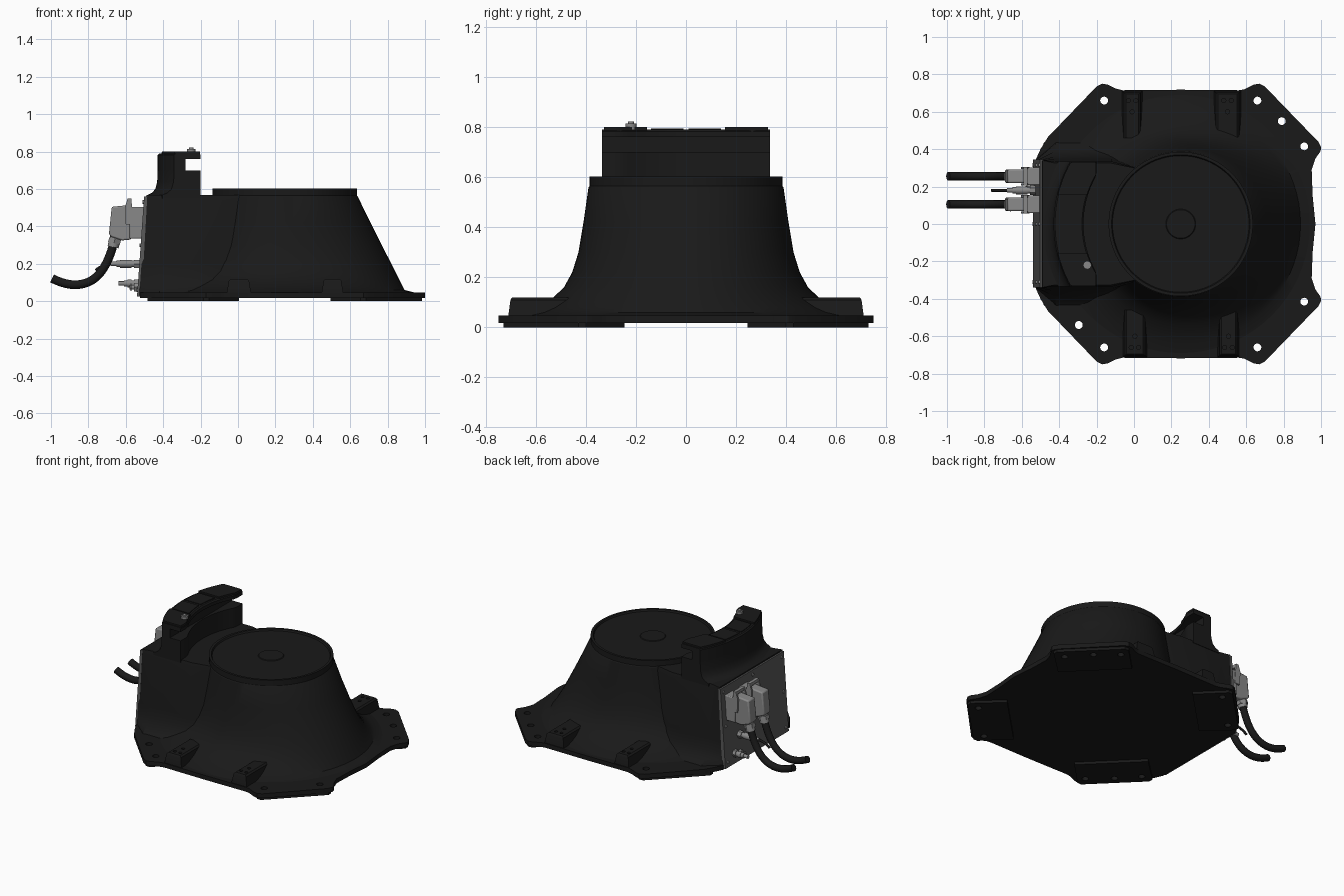
import bpy, bmesh
from math import sqrt, cos, sin, pi, radians
from mathutils import Vector

if "Cube" in bpy.data.objects:
    bpy.data.objects.remove(bpy.data.objects["Cube"])


def material(name, v):
    m = bpy.data.materials.new(name)
    m.diffuse_color = (v, v, v, 1)
    m.use_nodes = True
    m.node_tree.nodes["Principled BSDF"].inputs["Base Color"].default_value = m.diffuse_color
    return m


BLACK = material("black_paint", 0.01)
PANEL = material("panel_grey", 0.1)
METAL = material("connector_grey", 0.25)
CX = 0.25  # axis of the round body


def loft(name, rings, mat=BLACK, bevel=0):
    """Skin a stack of equal-length closed rings and cap both ends."""
    bm = bmesh.new()
    vs = [[bm.verts.new(p) for p in r] for r in rings]
    n = len(vs[0])
    for a, b in zip(vs, vs[1:]):
        for i in range(n):
            j = (i + 1) % n
            bm.faces.new((a[i], a[j], b[j], b[i]))
    bm.faces.new(vs[0][::-1])
    bm.faces.new(vs[-1])
    bmesh.ops.recalc_face_normals(bm, faces=bm.faces)
    me = bpy.data.meshes.new(name)
    bm.to_mesh(me)
    bm.free()
    me.materials.append(mat)
    ob = bpy.data.objects.new(name, me)
    bpy.context.collection.objects.link(ob)
    if bevel:
        m = ob.modifiers.new("bevel", "BEVEL")
        m.width, m.segments, m.limit_method = bevel, 2, "ANGLE"
    return ob


def plate(name, pts, z0, z1, **kw):
    return loft(name, [[(x, y, z) for x, y in pts] for z in (z0, z1)], **kw)


def side_prism(name, pts, y0, y1, **kw):
    return loft(name, [[(x, y, z) for x, z in pts] for y in (y0, y1)], **kw)


def box(name, x0, x1, y0, y1, z0, z1, **kw):
    return plate(name, [(x0, y0), (x1, y0), (x1, y1), (x0, y1)], z0, z1, **kw)


def rod(name, a, b, r, mat=METAL, n=20):
    a, b = Vector(a), Vector(b)
    q = (b - a).to_track_quat("Z", "Y")
    circle = [q @ Vector((r * cos(2 * pi * i / n), r * sin(2 * pi * i / n), 0)) for i in range(n)]
    return loft(name, [[e + c for c in circle] for e in (a, b)], mat)


def cable(name, pts, r):
    cu = bpy.data.curves.new(name, "CURVE")
    cu.dimensions, cu.bevel_depth, cu.bevel_resolution = "3D", r, 4
    cu.use_fill_caps = True
    sp = cu.splines.new("NURBS")
    sp.points.add(len(pts) - 1)
    for p, c in zip(sp.points, pts):
        p.co = (*c, 1)
    sp.use_endpoint_u, sp.order_u, sp.resolution_u = True, 4, 8
    cu.materials.append(BLACK)
    ob = bpy.data.objects.new(name, cu)
    bpy.context.collection.objects.link(ob)


def drill(targets, holes, r, z0, z1):
    for x, y in holes:
        cutter = rod("hole_cutter", (x, y, z0), (x, y, z1), r, BLACK)
        cutter.hide_render = True
        for t in targets:
            m = t.modifiers.new("hole", "BOOLEAN")
            m.object, m.operation, m.solver = cutter, "DIFFERENCE", "EXACT"
            bpy.context.view_layer.objects.active = t
            bpy.ops.object.modifier_apply(modifier=m.name)
        bpy.data.objects.remove(cutter)


# Octagonal flange with rounded tabs
half = [(0.955, 0.15), (0.95, 0.29), (0.97, 0.35), (0.998, 0.39), (1.0, 0.41), (0.985, 0.44),
        (0.70, 0.735), (0.67, 0.75), (0.64, 0.745), (0.59, 0.72), (0.56, 0.715), (0.25, 0.718),
        (-0.06, 0.715), (-0.10, 0.725), (-0.14, 0.745), (-0.17, 0.75), (-0.20, 0.735),
        (-0.46, 0.465), (-0.50, 0.40), (-0.525, 0.345)]
outline = [(0.97, 0)] + half + [(x, -y) for x, y in reversed(half)]
flange = plate("flange", outline, 0.018, 0.048)

# Foot pads under the four diagonal edges
pads = []
for sx in (1, -1):
    for sy in (1, -1):
        q = [(0.405, 0.73), (0.435, 0.73), (0.735, 0.43), (0.735, 0.40), (0.57, 0.245), (0.245, 0.57)]
        pads.append(plate("foot_pad", [(CX + sx * x, sy * y) for x, y in q], 0, 0.03))
holes = [(x, s * y) for x, y in ((-0.16, 0.66), (0.66, 0.66), (0.91, 0.415), (-0.41, 0.415)) for s in (1, -1)]
holes += [(0.79, 0.55), (-0.295, -0.54)]
drill([flange] + pads, holes, 0.021, -0.1, 0.1)

# Round body: straight slope towards +x, concave skirt on the sides
profile = [(0.03, 0.69), (0.048, 0.69), (0.06, 0.645), (0.08, 0.595), (0.115, 0.535), (0.16, 0.488),
           (0.22, 0.455), (0.30, 0.43), (0.42, 0.41), (0.56, 0.39), (0.565, 0.386), (0.603, 0.386),
           (0.603, 0.37), (0.592, 0.365), (0.592, 0.08), (0.596, 0.076)]


def body_ring(z, r):
    pts = []
    for i in range(72):
        t = 2 * pi * i / 72
        w = max(0, cos(t)) ** 2 if z < 0.56 else 0
        slope = 0.69 if z < 0.05 else 0.388 + (0.56 - z) * 0.505
        rr = r * (1 - w) + slope * w
        pts.append((CX + rr * cos(t), rr * sin(t), z))
    return pts


loft("round_body", [body_ring(z, r) for z, r in profile])

# Rear housing with a flared foot
rings = []
for z, hw in ((0.03, 0.45), (0.05, 0.43), (0.08, 0.39), (0.13, 0.36), (0.2, 0.347), (0.54, 0.335), (0.568, 0.325)):
    x0 = -0.53 + 0.07 * z
    rings.append([(x0, -0.34, z), (-0.42, -hw, z), (-0.12, -hw, z), (0.1, -0.28, z),
                  (0.1, 0.28, z), (-0.12, hw, z), (-0.42, hw, z), (x0, 0.34, z)])
loft("rear_housing", rings)


# Curved tower with a slot facing the round body
def arc_ring(z, outer, inner, limit, y0=-0.335, y1=0.335, n=24):
    ys = [y0 + (y1 - y0) * i / n for i in range(n + 1)]
    out = [(CX - sqrt(outer ** 2 - y * y), y, z) for y in ys]
    inn = [(min(limit, CX - sqrt(inner ** 2 - y * y)), y, z) for y in ys]
    return out + inn[::-1]


loft("tower", [arc_ring(*a) for a in (
    (0.55, 0.735, 0.52, -0.2), (0.568, 0.735, 0.52, -0.2), (0.58, 0.71, 0.52, -0.2), (0.60, 0.692, 0.52, -0.2),
    (0.64, 0.682, 0.52, -0.2), (0.70, 0.68, 0.52, -0.2), (0.70, 0.68, 0.51, -0.28), (0.76, 0.68, 0.51, -0.28),
    (0.76, 0.68, 0.52, -0.2), (0.782, 0.68, 0.52, -0.2), (0.79, 0.672, 0.528, -0.206))])
for s in (1, -1):
    y0, y1 = sorted((s * 0.155, s * 0.328))
    loft("tower_end_cap", [arc_ring(z, 0.675, 0.525, -0.203, y0, y1, 8) for z in (0.78, 0.8)])
    y0, y1 = sorted((s * 0.01, s * 0.14))
    loft("tower_cover", [arc_ring(z, 0.66, 0.54, -0.2, y0, y1, 8) for z in (0.78, 0.795)])
rod("tower_pin", (-0.25, -0.22, 0.79), (-0.25, -0.22, 0.815), 0.022, METAL)
rod("tower_pin_tip", (-0.25, -0.22, 0.81), (-0.25, -0.22, 0.823), 0.012, METAL)

# Bracket bosses on the front and back of the flange
for s, x, w in ((-1, 0.005, 0.052), (-1, 0.505, 0.045), (1, -0.01, 0.042), (1, 0.5, 0.06)):
    rings = []
    for z, g, yo in ((0.03, 0.015, 0.712), (0.05, 0.012, 0.71), (0.11, 0.002, 0.702), (0.12, -0.008, 0.695)):
        rings.append([(x - w - g, s * 0.46, z), (x + w + g, s * 0.46, z), (x + w + g, s * yo, z), (x - w - g, s * yo, z)])
    boss = loft("bracket_boss", rings)
    drill([boss], [(x, s * 0.6), (x - 0.02, s * 0.66), (x + 0.02, s * 0.66)], 0.011, 0.09, 0.2)

# Slanted connector panel with screws
side_prism("connector_panel", [(-0.54, 0.025), (-0.502, 0.56), (-0.485, 0.56), (-0.515, 0.025)],
           -0.34, 0.345, mat=PANEL)
for y in (-0.31, 0, 0.315):
    for z in (0.06, 0.3, 0.53):
        x = -0.541 + 0.071 * z
        rod("panel_screw", (x + 0.01, y, z), (x - 0.007, y, z), 0.01, n=12)

# Two large plugs with latches, glands and cables
for y in (0.105, 0.255):
    box("plug_socket", -0.58, -0.5, y - 0.047, y + 0.047, 0.335, 0.505, mat=METAL, bevel=0.006)
    side_prism("plug_hood", [(-0.57, 0.515), (-0.675, 0.505), (-0.69, 0.36), (-0.68, 0.345), (-0.62, 0.325), (-0.57, 0.33)],
               y - 0.036, y + 0.036, mat=METAL, bevel=0.008)
    for s in (1, -1):
        side_prism("plug_latch", [(-0.57, 0.55), (-0.59, 0.55), (-0.605, 0.50), (-0.60, 0.41), (-0.56, 0.41), (-0.565, 0.48)],
                   y + s * 0.044 - 0.006, y + s * 0.044 + 0.006, mat=METAL)
    box("latch_bar", -0.592, -0.57, y - 0.044, y + 0.044, 0.53, 0.55, mat=METAL)
    rod("cable_gland", (-0.65, y, 0.36), (-0.668, y, 0.29), 0.03)
    rod("gland_nut", (-0.657, y, 0.335), (-0.663, y, 0.31), 0.037, n=6)
    cable("large_cable", [(-0.665, y, 0.31), (-0.68, y, 0.25), (-0.73, y, 0.13), (-0.85, y, 0.075),
                          (-0.94, y, 0.095), (-0.994, y, 0.122)], 0.023)

# Small round plugs
for y, z, end in ((0.18, 0.2, -0.68), (0.24, 0.095, -0.64), (0.19, 0.075, -0.58)):
    rod("plug_base", (-0.51, y, z), (-0.555, y, z), 0.025, n=6)
    rod("plug_body", (-0.55, y, z), (end + 0.03, y, z), 0.017)
    rod("plug_ring", (-0.57, y, z), (end + 0.05 if end < -0.6 else -0.575, y, z), 0.021)
    rod("plug_tip", (end + 0.03, y, z), (end, y, z), 0.012)
cable("small_cable", [(-0.67, 0.18, 0.2), (-0.7, 0.18, 0.2), (-0.74, 0.18, 0.185), (-0.76, 0.18, 0.165)], 0.008)

# Smooth shading with crisp edges
bpy.ops.object.select_all(action="DESELECT")
for ob in bpy.data.objects:
    if ob.type == "MESH":
        ob.select_set(True)
        bpy.context.view_layer.objects.active = ob
bpy.ops.object.shade_smooth_by_angle(angle=radians(30))
